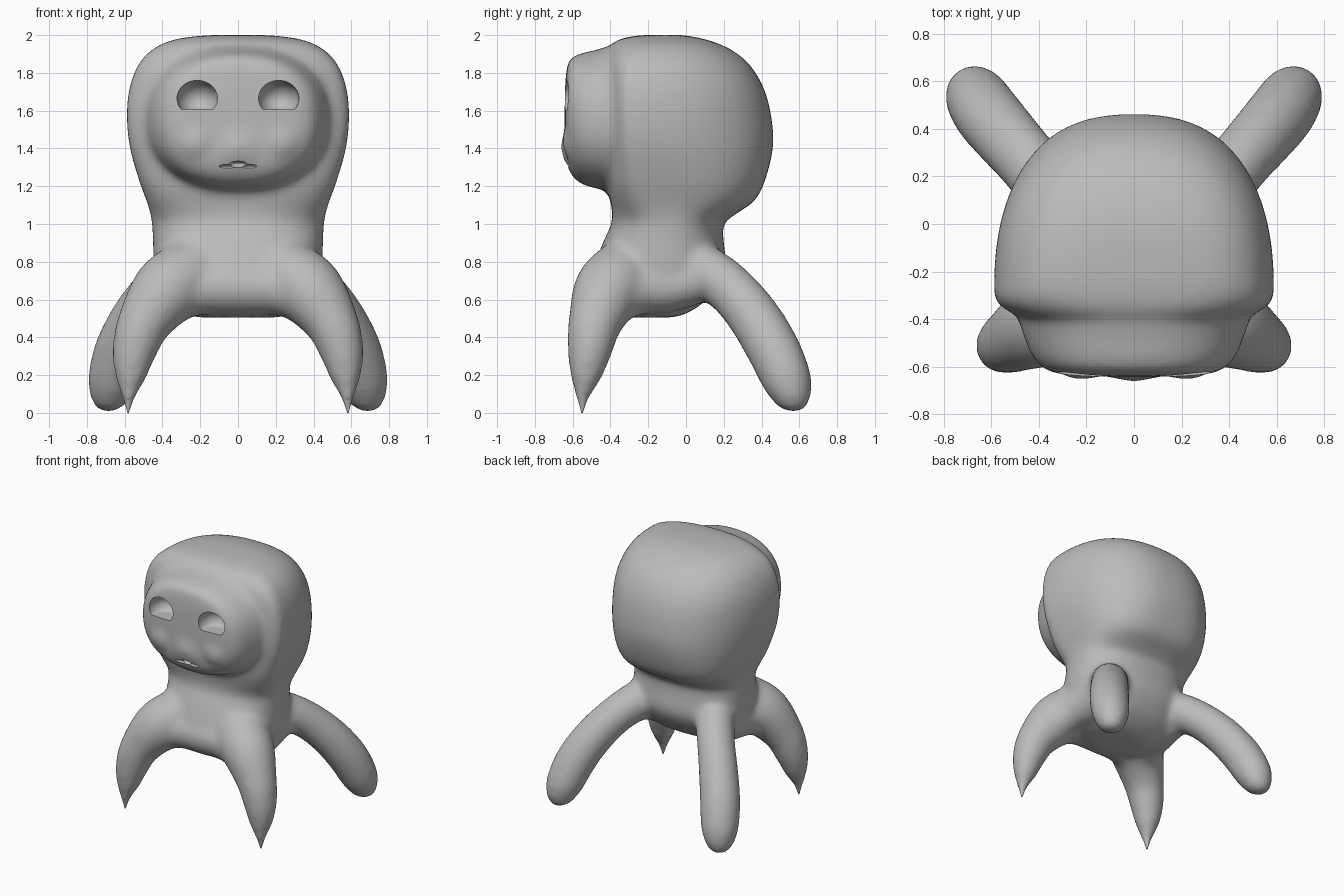
import bpy, bmesh, math
from mathutils import Vector, Matrix

if "Cube" in bpy.data.objects:
    bpy.data.objects.remove(bpy.data.objects["Cube"])

skin = bpy.data.materials.new("grey skin")
skin.diffuse_color = (0.5, 0.5, 0.5, 1)
skin.use_nodes = True
skin.node_tree.nodes["Principled BSDF"].inputs["Base Color"].default_value = skin.diffuse_color


def spline(rows, n=5):
    """Catmull-Rom interpolation of section rows."""
    rows = [Vector(r) for r in rows]
    out = []
    for i in range(len(rows) - 1):
        a, b, c, d = rows[max(i - 1, 0)], rows[i], rows[i + 1], rows[min(i + 2, len(rows) - 1)]
        for k in range(n):
            t = k / n
            out.append(0.5 * (2 * b + (c - a) * t + (2 * a - 5 * b + 4 * c - d) * t ** 2
                              + (3 * b - a - 3 * c + d) * t ** 3))
    return out + [rows[-1]]


def finish(name, bm):
    bmesh.ops.recalc_face_normals(bm, faces=bm.faces)
    me = bpy.data.meshes.new(name)
    bm.to_mesh(me)
    bm.free()
    me.materials.append(skin)
    ob = bpy.data.objects.new(name, me)
    bpy.context.collection.objects.link(ob)
    return ob


def loft(name, rings):
    bm = bmesh.new()
    loops = [[bm.verts.new(p) for p in r] for r in rings]
    n = len(loops[0])
    for a, b in zip(loops, loops[1:]):
        for i in range(n):
            bm.faces.new((a[i], a[(i + 1) % n], b[(i + 1) % n], b[i]))
    bm.faces.new(loops[0])
    bm.faces.new(loops[-1])
    return finish(name, bm)


def ellipse(n, power):
    """Unit superellipse points."""
    for i in range(n):
        t = 2 * math.pi * i / n
        c, s = math.cos(t), math.sin(t)
        yield (math.copysign(abs(c) ** (2 / power), c), math.copysign(abs(s) ** (2 / power), s))


def tube(name, path, side=1):
    """Round limb from (x, y, z, radius) rows."""
    rows = spline(path)
    rings = []
    for i, r in enumerate(rows):
        tan = (rows[min(i + 1, len(rows) - 1)] - rows[max(i - 1, 0)]).xyz
        q = tan.to_track_quat('Z', 'Y')
        ring = [r.xyz + q @ Vector((c * r.w, s * r.w, 0)) for c, s in ellipse(20, 2)]
        rings.append([(side * p.x, p.y, max(p.z, 0.0)) for p in ring])
    return loft(name, rings)


def ball(name, centre, size):
    bm = bmesh.new()
    bmesh.ops.create_uvsphere(bm, u_segments=32, v_segments=20, radius=1,
                              matrix=Matrix.Translation(centre) @ Matrix.Diagonal((*size, 1)))
    return finish(name, bm)


# Head, neck and belly: z, half width, front y, widest y, back y, squareness
trunk = [(0.505, 0.22, -0.34, -0.18, -0.06, 2.4), (0.54, 0.32, -0.42, -0.18, 0.03, 2.4),
         (0.62, 0.41, -0.49, -0.15, 0.13, 2.4), (0.76, 0.445, -0.49, -0.12, 0.21, 2.4),
         (0.90, 0.45, -0.44, -0.11, 0.20, 2.4), (1.00, 0.455, -0.395, -0.11, 0.20, 2.4),
         (1.06, 0.465, -0.39, -0.14, 0.275, 2.6), (1.12, 0.483, -0.40, -0.18, 0.36, 2.8),
         (1.22, 0.52, -0.42, -0.22, 0.415, 2.8), (1.40, 0.572, -0.43, -0.27, 0.46, 2.5),
         (1.57, 0.589, -0.43, -0.29, 0.452, 2.4), (1.72, 0.575, -0.43, -0.29, 0.412, 2.4),
         (1.84, 0.53, -0.43, -0.28, 0.34, 2.4), (1.92, 0.46, -0.41, -0.25, 0.245, 2.4),
         (1.97, 0.36, -0.37, -0.20, 0.13, 2.4), (1.995, 0.22, -0.28, -0.14, 0.02, 2.4),
         (2.002, 0.06, -0.17, -0.11, -0.05, 2.4)]
parts = [loft("body", [[(w * c, yc + s * (yb - yc if s > 0 else yc - yf), z)
                        for c, s in ellipse(64, power)]
                       for z, w, yf, yc, yb, power in spline(trunk)])]

# Protruding domed face: y, half width, bottom z, top z
face = [(-0.20, 0.53, 1.22, 1.88), (-0.40, 0.485, 1.18, 1.935), (-0.48, 0.46, 1.19, 1.92),
        (-0.55, 0.43, 1.21, 1.905), (-0.60, 0.39, 1.25, 1.885), (-0.627, 0.33, 1.31, 1.85),
        (-0.638, 0.23, 1.40, 1.76), (-0.642, 0.10, 1.50, 1.66)]
parts.append(loft("face", [[(w * c, y, (a + b) / 2 + s * (b - a) / 2) for c, s in ellipse(56, 2.3)]
                           for y, w, a, b in spline(face)]))
parts.append(ball("muzzle", (0, -0.54, 1.41), (0.20, 0.122, 0.15)))

front_path = [(0.20, -0.28, 0.76, 0.19), (0.37, -0.405, 0.65, 0.19), (0.495, -0.48, 0.48, 0.145),
              (0.548, -0.51, 0.33, 0.120), (0.568, -0.53, 0.20, 0.087), (0.577, -0.545, 0.11, 0.05),
              (0.582, -0.55, 0.05, 0.03)]
claw_path = [(0.573, -0.54, 0.16, 0.05), (0.577, -0.545, 0.11, 0.041), (0.580, -0.548, 0.06, 0.022),
             (0.582, -0.55, 0.0, 0.004)]
back_path = [(0.25, 0.00, 0.78, 0.15), (0.34, 0.13, 0.73, 0.14), (0.435, 0.25, 0.64, 0.135),
             (0.535, 0.365, 0.50, 0.140), (0.615, 0.46, 0.34, 0.143), (0.66, 0.528, 0.19, 0.135),
             (0.677, 0.556, 0.11, 0.115), (0.685, 0.575, 0.04, 0.08), (0.685, 0.58, 0.0, 0.02)]
# Webs joining the leg roots under the body
front_web = [(-0.42, -0.43, 0.59, 0.14), (-0.22, -0.39, 0.655, 0.14), (0, -0.375, 0.665, 0.15),
             (0.22, -0.39, 0.655, 0.14), (0.42, -0.43, 0.59, 0.14)]
side_web = [(0.42, -0.42, 0.60, 0.14), (0.34, -0.26, 0.655, 0.14), (0.31, -0.10, 0.67, 0.14),
            (0.32, 0.04, 0.70, 0.13), (0.37, 0.15, 0.72, 0.11)]
parts.append(tube("front_web", front_web))
for side in (-1, 1):
    parts.append(ball("cheek", (side * 0.22, -0.54, 1.44), (0.13, 0.118, 0.13)))
    parts.append(tube("front_leg", front_path, side))
    parts.append(tube("back_leg", back_path, side))
    parts.append(tube("side_web", side_web, side))
    # Pointed claw tips stay separate so they remain crisp
    claw = tube("claw", claw_path, side)
    claw.data.shade_smooth()

# Fuse the parts into one soft skin
body = parts[0]
bpy.ops.object.select_all(action='DESELECT')
for p in parts:
    p.select_set(True)
bpy.context.view_layer.objects.active = body
bpy.ops.object.join()
body.name = "creature_body"
mod = body.modifiers.new("fuse", 'REMESH')
mod.mode = 'VOXEL'
mod.voxel_size = 0.02
mod = body.modifiers.new("soften", 'SMOOTH')
mod.factor = 0.5
mod.iterations = 18

# Eye sockets with flattened lower lids, and a small arched mouth notch
cutters = []
for side in (-1, 1):
    eye = ball("eye_cutter", (side * 0.215, -0.62, 1.665), (0.108, 0.13, 0.095))
    for v in eye.data.vertices:
        v.co.z = max(v.co.z, 1.605)
    cutters.append(eye)
    cutters.append(ball("mouth_cutter", (side * 0.06, -0.645, 1.305), (0.05, 0.04, 0.012)))
cutters.append(ball("mouth_cutter", (0, -0.645, 1.315), (0.05, 0.045, 0.018)))
for c in cutters:
    mod = body.modifiers.new("cut", 'BOOLEAN')
    mod.operation = 'DIFFERENCE'
    mod.object = c
    mod.solver = 'EXACT'
bpy.context.view_layer.objects.active = body
for m in [m.name for m in body.modifiers]:
    bpy.ops.object.modifier_apply(modifier=m)
for c in cutters:
    bpy.data.objects.remove(c)
if not body.data.materials:
    body.data.materials.append(skin)
bpy.ops.object.select_all(action='DESELECT')
body.select_set(True)
bpy.ops.object.shade_smooth_by_angle(angle=math.radians(40))
